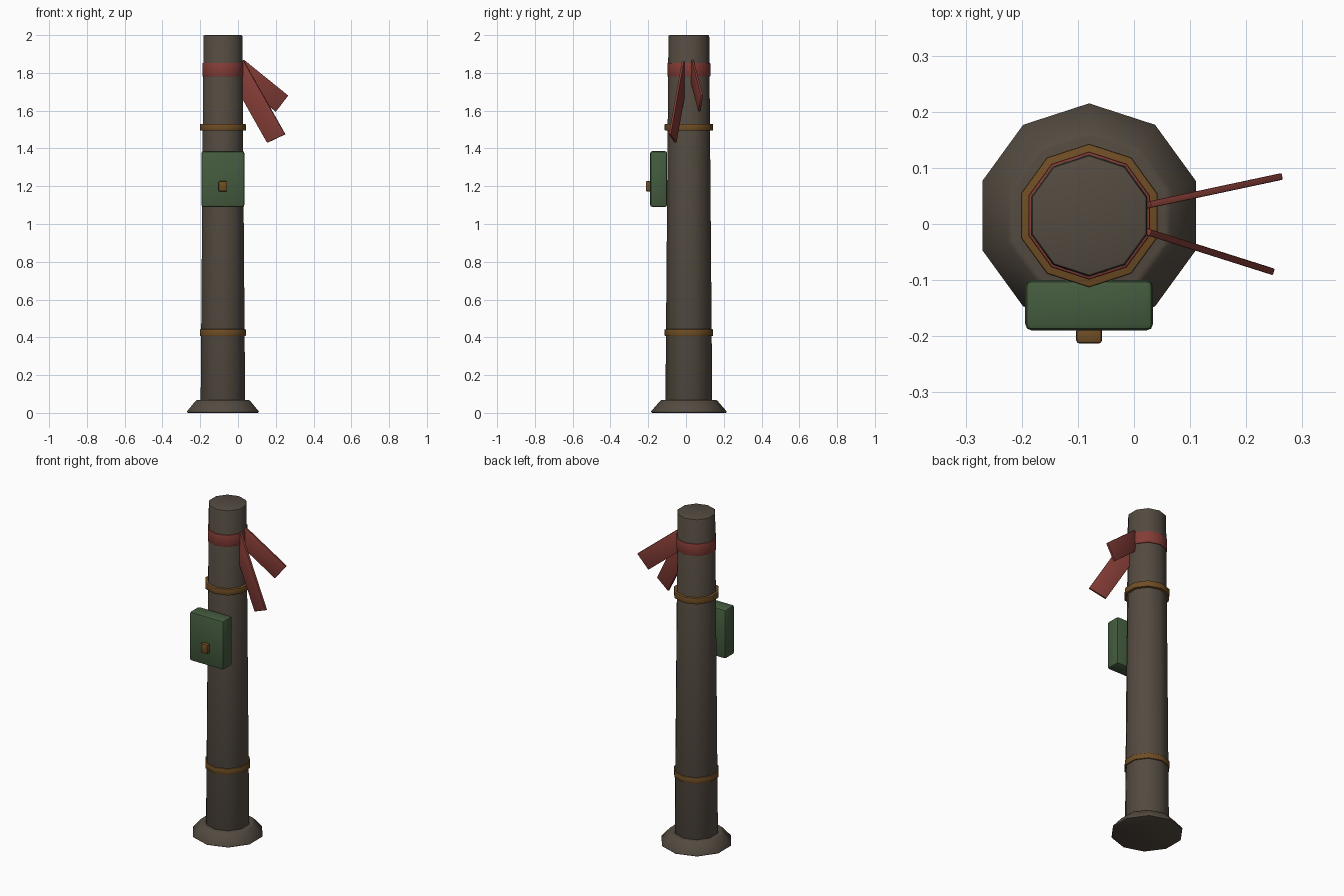
import bpy, bmesh, math
from mathutils import Vector

if "Cube" in bpy.data.objects:
    bpy.data.objects.remove(bpy.data.objects["Cube"])

CX, CY, SIDES = -0.08, 0.015, 10


def material(name, rgb):
    m = bpy.data.materials.new(name)
    m.diffuse_color = (*rgb, 1)
    m.use_nodes = True
    m.node_tree.nodes["Principled BSDF"].inputs["Base Color"].default_value = m.diffuse_color
    return m


BROWN = material("dark brown", (0.088, 0.070, 0.052))
OCHRE = material("ochre brass", (0.16, 0.075, 0.018))
RED = material("faded red", (0.23, 0.045, 0.036))
GREEN = material("olive green", (0.058, 0.105, 0.048))


def finish(name, bm, mat, bevel=0.0):
    bmesh.ops.recalc_face_normals(bm, faces=bm.faces)
    me = bpy.data.meshes.new(name)
    bm.to_mesh(me)
    bm.free()
    ob = bpy.data.objects.new(name, me)
    bpy.context.collection.objects.link(ob)
    me.materials.append(mat)
    bpy.ops.object.select_all(action='DESELECT')
    ob.select_set(True)
    bpy.context.view_layer.objects.active = ob
    if bevel:
        b = ob.modifiers.new("edge bevel", 'BEVEL')
        b.width, b.segments = bevel, 2
        b.limit_method, b.angle_limit = 'ANGLE', math.radians(40)
        bpy.ops.object.modifier_apply(modifier=b.name)
    bpy.ops.object.shade_smooth_by_angle(angle=math.radians(40))
    return ob


def lathe(name, profile, mat, bevel=0.0):
    """Ten-sided solid from (radius, z) pairs, one corner pointing to +y."""
    bm = bmesh.new()
    rings = []
    for r, z in profile:
        rings.append([bm.verts.new((CX + r * math.cos(a), CY + r * math.sin(a), z))
                      for a in (math.pi / 2 + 2 * math.pi * i / SIDES for i in range(SIDES))])
    for lo, hi in zip(rings, rings[1:]):
        for i in range(SIDES):
            j = (i + 1) % SIDES
            bm.faces.new((lo[i], lo[j], hi[j], hi[i]))
    bm.faces.new(rings[0])
    bm.faces.new(rings[-1])
    return finish(name, bm, mat, bevel)


def box(name, lo, hi, mat, bevel):
    lo, hi = Vector(lo), Vector(hi)
    bm = bmesh.new()
    bmesh.ops.create_cube(bm, size=1)
    for v in bm.verts:
        v.co = (lo + hi) / 2 + Vector(a * b for a, b in zip(v.co, hi - lo))
    return finish(name, bm, mat, bevel)


def ribbon(name, corners, y0, slope, mat):
    """Thin upright cloth strip; corners are (x, z) on a slanted vertical plane."""
    n = Vector((-slope, 1, 0)).normalized() * 0.006
    bm = bmesh.new()
    pts = [Vector((x, y0 + slope * (x - 0.03), z)) for x, z in corners]
    face = bm.faces.new([bm.verts.new(p - n) for p in pts])
    out = bmesh.ops.extrude_face_region(bm, geom=[face], use_keep_orig=True)
    moved = [g for g in out["geom"] if isinstance(g, bmesh.types.BMVert)]
    bmesh.ops.translate(bm, vec=n * 2, verts=moved)
    return finish(name, bm, mat, 0.002)


# post and flared foot
lathe("post", [(0.124, 0.04), (0.108, 2.0)], BROWN, 0.006)
lathe("foot", [(0.2, 0.0), (0.2, 0.008), (0.148, 0.068)], BROWN, 0.006)

# brass bands and cloth wrap
for name, z in (("lower_band", 0.425), ("upper_band", 1.512)):
    lathe(name, [(0.128, z - 0.018), (0.128, z + 0.018)], OCHRE, 0.004)
lathe("cloth_wrap", [(0.114, 1.78), (0.114, 1.853)], RED, 0.004)

# hanging cloth ends
ribbon("front_ribbon", [(0.03, 1.865), (0.25, 1.475), (0.155, 1.43), (-0.065, 1.82)],
       -0.016, -0.317, RED)
ribbon("back_ribbon", [(0.03, 1.87), (0.265, 1.68), (0.2, 1.595), (-0.035, 1.785)],
       0.035, 0.213, RED)

# pouch with clasp
box("pouch", (-0.194, -0.19, 1.09), (0.034, -0.1, 1.386), GREEN, 0.012)
box("pouch_clasp", (-0.103, -0.213, 1.172), (-0.057, -0.185, 1.227), OCHRE, 0.006)
